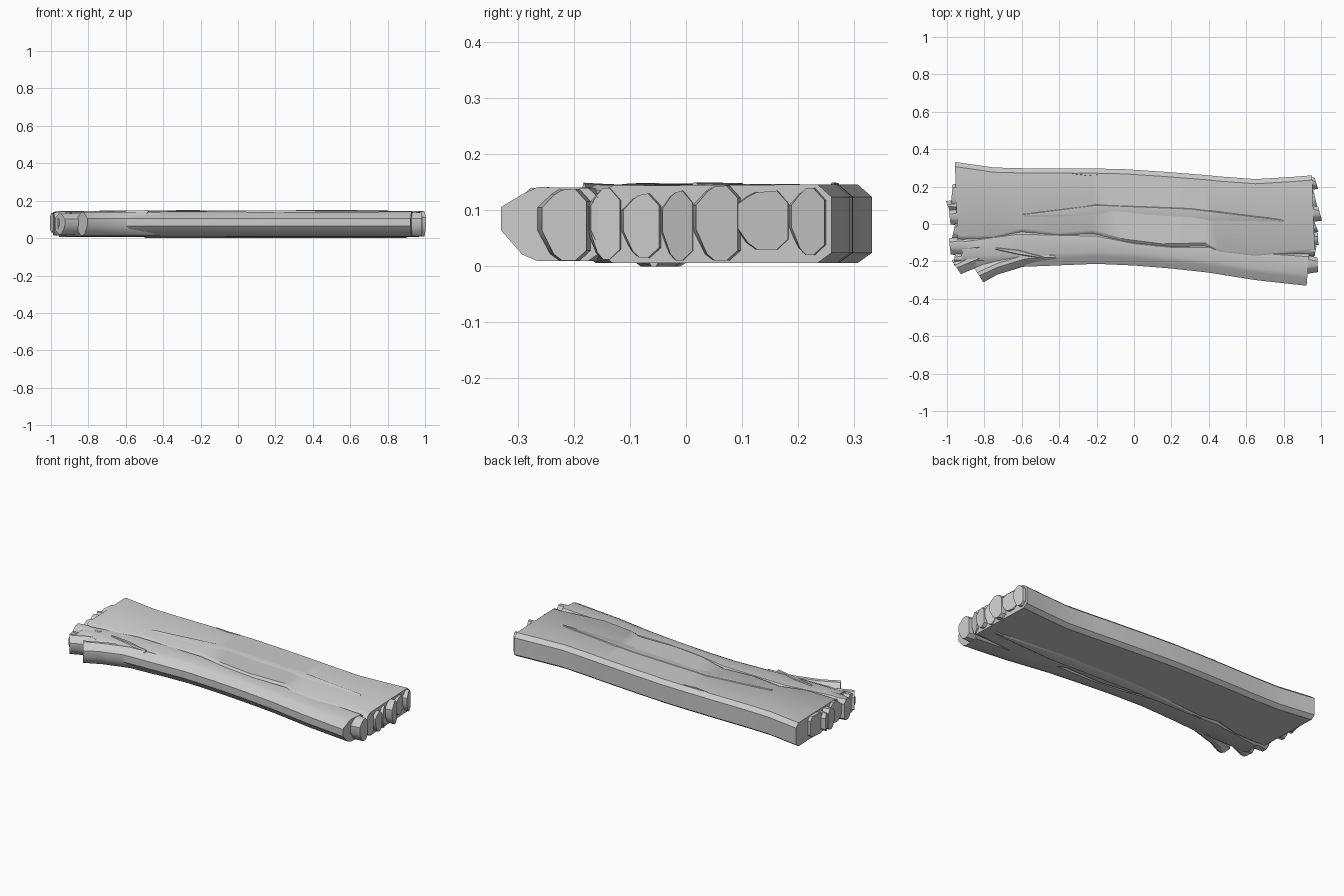
import bpy, bmesh, random
random.seed(4)


def smooth(ob):
    bpy.ops.object.select_all(action='DESELECT')
    ob.select_set(True)
    bpy.context.view_layer.objects.active = ob
    bpy.ops.object.shade_smooth_by_angle(angle=0.6)


def strand(name, stations, z0=0.006, z1=0.146, front=0.05, back=0.025, skew=0.01):
    """Loft a chamfered section through stations (x, front y, back y)."""
    bm = bmesh.new()
    rings = []
    for i, (x, a, b) in enumerate(stations):
        end = i in (0, len(stations) - 1)
        w, h = b - a, z1 - z0
        f, k = min(front, w * 0.35), min(back, w * 0.35)
        wob = random.uniform(-0.003, 0.003)
        sec = [(a, z0 + h * 0.42), (a + f * 0.75, z0 + 0.012), (a + f * 1.3, z0),
               (b - k, z0), (b, z0 + 0.018), (b, z1 - 0.022),
               (b - k, z1), (a + f * 1.3, z1 + wob), (a + f * 0.8, z1 - 0.01), (a, z1 - h * 0.26)]
        s = random.uniform(-skew, skew) if end else 0
        ring = []
        for y, z in sec:
            t = (y - a) / w - 0.5
            ring.append(bm.verts.new((x + s * t * 2, y, z)))
        rings.append(ring)
    n = len(rings[0])
    for r, q in zip(rings, rings[1:]):
        for j in range(n):
            bm.faces.new((r[j], r[(j + 1) % n], q[(j + 1) % n], q[j]))
    bm.faces.new(rings[0])
    bm.faces.new(rings[-1])
    bmesh.ops.recalc_face_normals(bm, faces=bm.faces)
    me = bpy.data.meshes.new(name)
    bm.to_mesh(me)
    bm.free()
    ob = bpy.data.objects.new(name, me)
    bpy.context.collection.objects.link(ob)
    smooth(ob)
    return ob


# broad main plank, wavy along its front border
strand("main_plank", [
    (-0.95, -0.10, 0.332), (-0.75, -0.10, 0.302), (-0.60, -0.06, 0.298),
    (-0.40, -0.085, 0.298), (-0.22, -0.07, 0.297), (-0.05, -0.12, 0.293),
    (0.15, -0.145, 0.28), (0.38, -0.14, 0.262), (0.46, -0.18, 0.254),
    (0.65, -0.20, 0.24), (0.85, -0.18, 0.252), (0.96, -0.17, 0.26)], front=0.03)

# front strand flaring at the right end
strand("front_strand", [
    (-0.92, -0.235, -0.07), (-0.62, -0.23, -0.03), (-0.20, -0.213, -0.04),
    (0.0, -0.222, -0.08), (0.20, -0.238, -0.10), (0.40, -0.26, -0.10),
    (0.65, -0.30, -0.13), (0.93, -0.33, -0.15)], z0=0.009, z1=0.140)

# splinters breaking away at the left front
strand("splinter_outer", [(-0.83, -0.312, -0.235), (-0.73, -0.27, -0.185),
                          (-0.58, -0.225, -0.14), (-0.42, -0.20, -0.15)],
       z0=0.015, z1=0.138, skew=0.03)
strand("splinter_left", [(-0.95, -0.268, -0.195), (-0.80, -0.215, -0.12),
                         (-0.60, -0.17, -0.10)], z0=0.02, z1=0.132, skew=0.03)
strand("surface_sliver", [(-0.74, -0.145, -0.12), (-0.62, -0.175, -0.13),
                          (-0.48, -0.19, -0.175)], z0=0.09, z1=0.147, front=0.012, back=0.012)
strand("back_sliver", [(-0.33, 0.262, 0.278), (-0.25, 0.252, 0.272), (-0.17, 0.262, 0.27)],
       z0=0.12, z1=0.149, front=0.006, back=0.006)

# thin raised grain layers on the top and bottom
strand("top_grain", [(-0.6, 0.03, 0.06), (-0.2, 0.0, 0.13), (0.3, -0.03, 0.11), (0.8, 0.0, 0.03)],
       z0=0.12, z1=0.149, front=0.04, back=0.03)
strand("bottom_grain", [(-0.5, -0.07, -0.03), (0.0, -0.1, 0.02), (0.5, -0.12, 0.01), (0.9, -0.08, -0.04)],
       z0=0.0, z1=0.04, front=0.03, back=0.03)

# ragged fibres: end x, front y, back y, bottom z, top z
left = [(-0.975, 0.08, 0.22, 0.02, 0.143), (-0.995, 0.06, 0.13, 0.03, 0.135),
        (-0.985, -0.01, 0.08, 0.015, 0.138), (-0.965, -0.09, 0.01, 0.02, 0.143),
        (-0.985, -0.17, -0.07, 0.015, 0.14), (-0.96, -0.23, -0.15, 0.02, 0.13)]
right = [(0.975, 0.18, 0.255, 0.02, 0.14), (0.97, 0.08, 0.19, 0.03, 0.135),
         (0.995, 0.01, 0.10, 0.01, 0.144), (0.975, -0.05, 0.02, 0.01, 0.135),
         (0.985, -0.12, -0.04, 0.015, 0.13), (0.97, -0.18, -0.11, 0.012, 0.14),
         (0.982, -0.265, -0.17, 0.01, 0.138)]
for side, fibres in (("left", left), ("right", right)):
    for i, (x, a, b, z0, z1) in enumerate(fibres):
        s = -1 if x < 0 else 1
        strand(f"{side}_end_fibre_{i + 1}",
               [(x - s * 0.16, a + 0.01, b - 0.01), (x - s * 0.05, a, b), (x, a + 0.008, b - 0.008)],
               z0, z1, front=0.03, back=0.02, skew=0.012)
